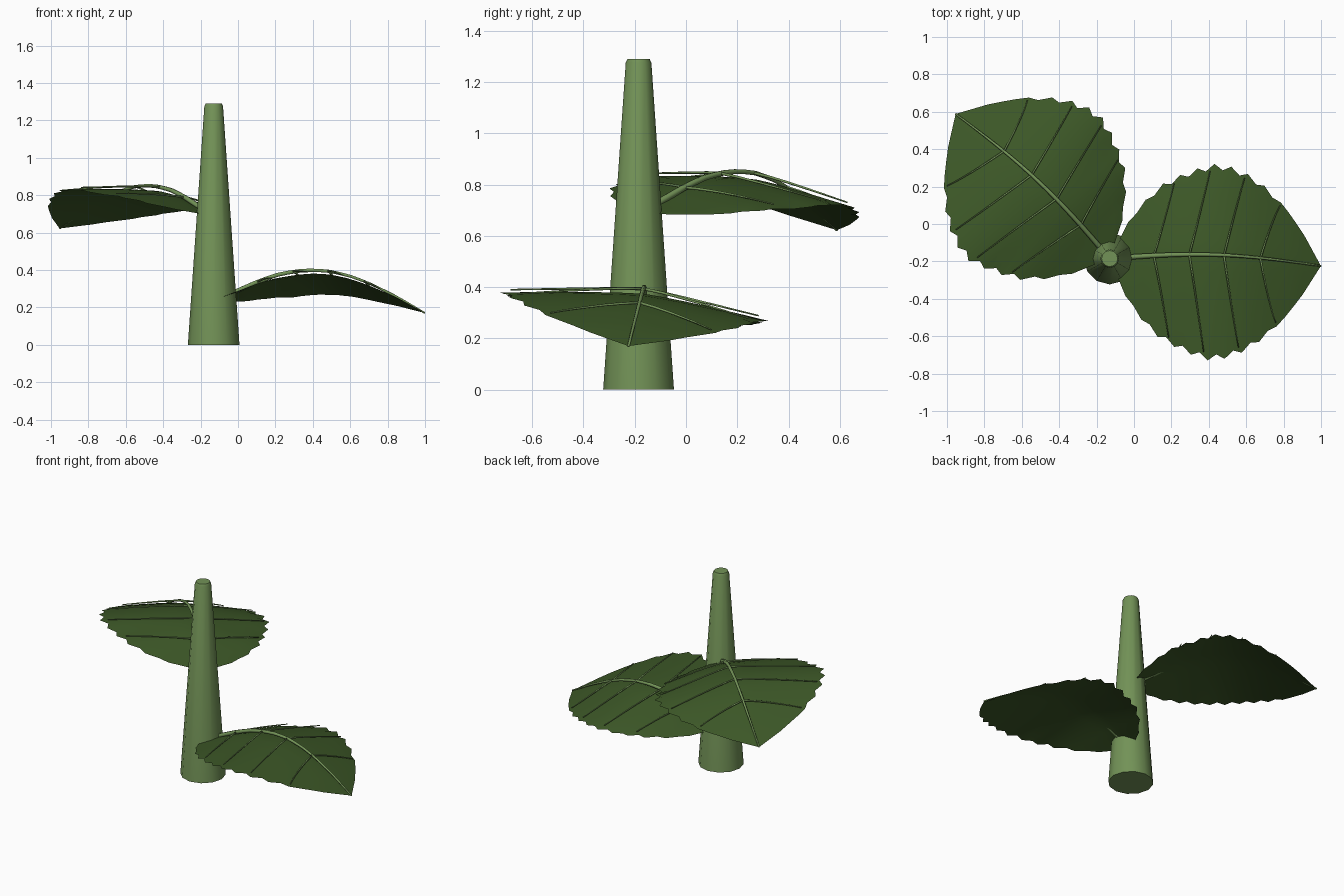
import bpy, math
from mathutils import Vector, Matrix

if "Cube" in bpy.data.objects:
    bpy.data.objects.remove(bpy.data.objects["Cube"])


def material(name, rgb):
    m = bpy.data.materials.new(name)
    m.diffuse_color = (*rgb, 1)
    m.use_nodes = True
    m.node_tree.nodes["Principled BSDF"].inputs["Base Color"].default_value = m.diffuse_color
    return m


STEM = material("stem green", (0.17, 0.29, 0.095))
LEAF = material("leaf green", (0.045, 0.095, 0.02))
AXIS = Vector((-0.13, -0.185, 0))
LENGTH = 1.13

# leaf curves against distance from the stem axis
WIDTH = [(0, 0), (0.04, 0.09), (0.08, 0.18), (0.16, 0.3), (0.27, 0.41), (0.38, 0.47), (0.48, 0.51),
         (0.56, 0.53), (0.65, 0.51), (0.72, 0.48), (0.8, 0.43), (0.88, 0.36), (0.94, 0.29),
         (1.03, 0.17), (1.13, 0)]
RISE = [(0, 0.235), (0.13, 0.29), (0.23, 0.335), (0.33, 0.372), (0.43, 0.393), (0.53, 0.4),
        (0.63, 0.392), (0.73, 0.367), (0.83, 0.33), (0.98, 0.257), (1.13, 0.17)]
DROP = [(0, 0), (0.16, 0.04), (0.4, 0.085), (0.63, 0.07), (0.83, 0.05), (1.13, 0)]


def curve(table, x):
    for (x0, y0), (x1, y1) in zip(table, table[1:]):
        if x <= x1:
            return y0 + (y1 - y0) * (x - x0) / (x1 - x0)
    return table[-1][1]


def blade_point(x, s, tooth=1.0, lift=0.0):
    """Point on the leaf; s runs from -1 to 1 across it."""
    w = curve(WIDTH, x)
    y = s * w * tooth + 0.04 * math.sin(math.pi * x / LENGTH) * (1 - abs(s))
    gap = 0.025 * math.sin(math.pi * min(1, x / LENGTH))
    drop = max(0, curve(DROP, x) - gap)
    z = curve(RISE, x) - gap - drop * abs(s) ** 1.3 - 0.105 * s * w + lift * gap
    return Vector((x, y, z))


def add_mesh(name, verts, faces, mat):
    me = bpy.data.meshes.new(name)
    me.from_pydata(verts, [], faces)
    me.materials.append(mat)
    ob = bpy.data.objects.new(name, me)
    bpy.context.collection.objects.link(ob)
    for p in me.polygons:
        p.use_smooth = True
    return ob


def tube(verts, faces, pts, r0, r1, sides=6):
    """Append a tapered tube along pts."""
    base, n = len(verts), len(pts)
    for i, p in enumerate(pts):
        d = (pts[min(i + 1, n - 1)] - pts[max(i - 1, 0)]).normalized()
        u = d.cross(Vector((0, 0, 1))).normalized()
        v = u.cross(d)
        r = r0 + (r1 - r0) * i / (n - 1)
        for k in range(sides):
            a = 2 * math.pi * k / sides
            verts.append(p + r * (u * math.cos(a) + v * math.sin(a)))
    for i in range(n - 1):
        for k in range(sides):
            a, b = base + i * sides, base + (i + 1) * sides
            j = (k + 1) % sides
            faces.append((a + k, a + j, b + j, b + k))
    faces.append(tuple(range(base, base + sides))[::-1])
    faces.append(tuple(range(base + (n - 1) * sides, base + n * sides)))


def add_leaf(label, angle, height, mirror):
    place = (Matrix.Translation(AXIS + Vector((0, 0, height)))
             @ Matrix.Rotation(math.radians(angle), 4, 'Z'))
    flip = Vector((1, -1 if mirror else 1, 1))

    def put(p):
        return place @ (p * flip)

    # toothed blade: every other row is pulled in
    rows, cols = 25, 12
    verts, faces = [], []
    for i in range(rows + 1):
        x = LENGTH * i / rows
        tooth = 0.94 if i % 2 and i < 21 else 1.0
        for j in range(cols + 1):
            s = 2 * j / cols - 1
            verts.append(put(blade_point(x, s, tooth if j in (0, cols) else 1)))
    for i in range(rows):
        for j in range(cols):
            a = i * (cols + 1) + j
            b = a + cols + 1
            f = (a, b, b + 1, a + 1)
            faces.append(f[::-1] if mirror else f)
    add_mesh(label + "_leaf_blade", verts, faces, LEAF)

    # midrib and four pairs of side veins, standing a little above the blade
    verts, faces = [], []
    tube(verts, faces, [put(blade_point(LENGTH * i / 20, 0, 1, 1)) for i in range(21)], 0.015, 0.005)
    for x0 in (0.235, 0.425, 0.61, 0.805):
        for side in (-1, 1):
            pts = [put(blade_point(x0 + 0.095 * t / 6, side * 0.93 * t / 6, 1, 1 - 0.5 * t / 6))
                   for t in range(7)]
            tube(verts, faces, pts, 0.006, 0.003, 5)
    add_mesh(label + "_leaf_veins", verts, faces, STEM)


# tapered stem with a softened top edge
SIDES = 12
profile = [(0.138, 0), (0.05, 1.275), (0.043, 1.29)]
sv, sf = [], []
for r, z in profile:
    for k in range(SIDES):
        a = 2 * math.pi * k / SIDES
        sv.append(AXIS + Vector((r * math.cos(a), r * math.sin(a), z)))
for i in range(len(profile) - 1):
    for k in range(SIDES):
        j = (k + 1) % SIDES
        sf.append((i * SIDES + k, i * SIDES + j, (i + 1) * SIDES + j, (i + 1) * SIDES + k))
sf.append(tuple(range(SIDES))[::-1])
sf.append(tuple(range((len(profile) - 1) * SIDES, len(profile) * SIDES)))
stem = add_mesh("stem", sv, sf, STEM)
bpy.context.view_layer.objects.active = stem
stem.select_set(True)
bpy.ops.object.shade_smooth_by_angle(angle=math.radians(50))

# leaves, turned about the stem
add_leaf("lower", -2, 0, False)
add_leaf("upper", 136.8, 0.452, True)
